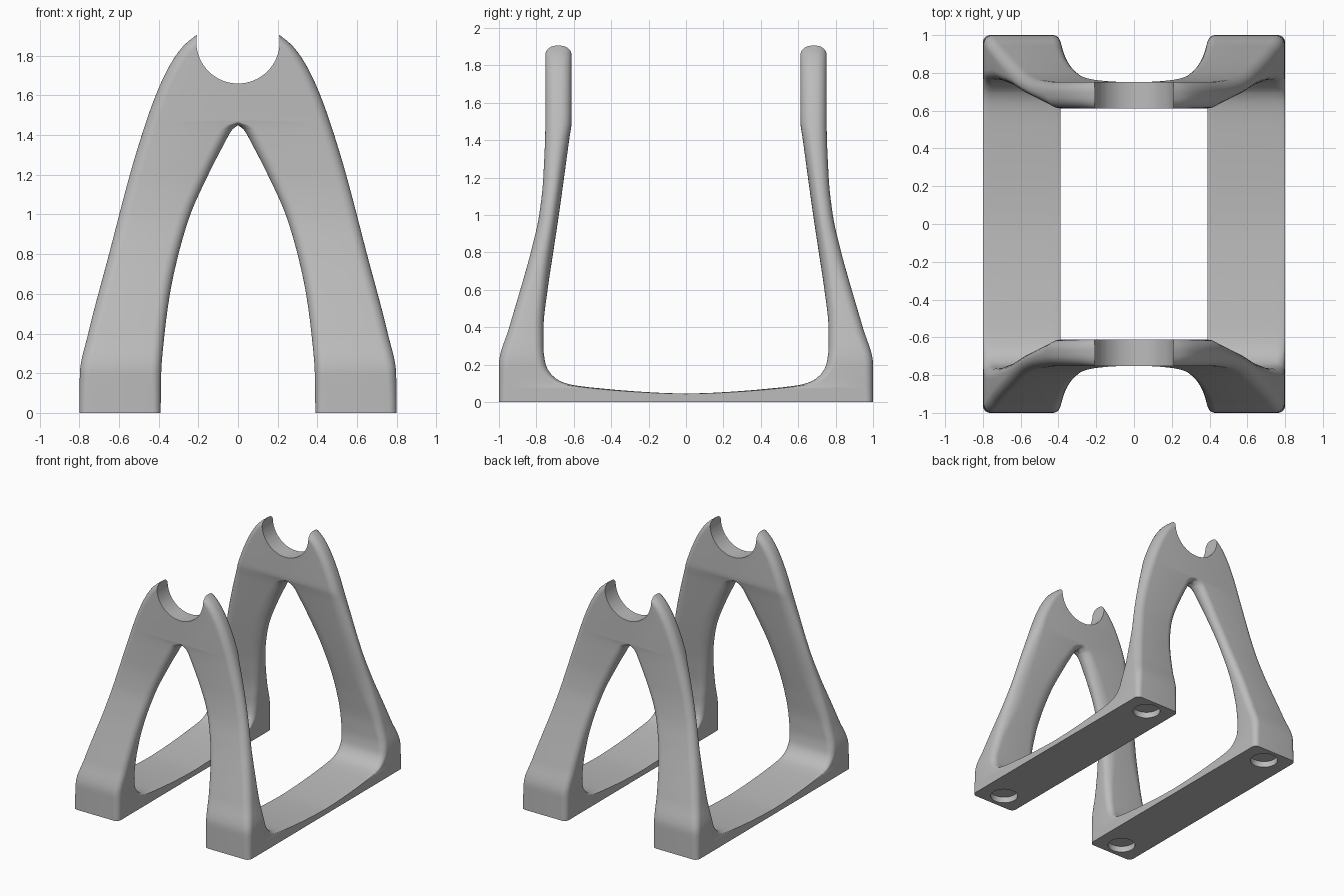
import bpy, bmesh, math

if "Cube" in bpy.data.objects:
    bpy.data.objects.remove(bpy.data.objects["Cube"])

grey = bpy.data.materials.new("plain grey")
grey.use_nodes = True
colour = (0.5, 0.5, 0.5, 1)
grey.diffuse_color = colour
grey.node_tree.nodes["Principled BSDF"].inputs["Base Color"].default_value = colour

# Outline curves, each as (height, value)
OUTER_X = [(0, .8), (.2, .797), (.4, .755), (.8, .65), (1.2, .545), (1.4, .485),
           (1.6, .415), (1.75, .345), (1.85, .275), (1.9, .215), (1.95, .14)]
INNER_X = [(0, .39), (.2, .387), (.4, .37), (.6, .343), (.8, .3), (1, .24), (1.2, .15),
           (1.35, .073), (1.43, .027), (1.45, 0), (1.47, -.06), (1.55, -.15), (1.95, -.15)]
FACE_Y = [(0, 1), (.2, 1), (.4, .945), (.6, .886), (.8, .83), (1, .785),
          (1.2, .763), (1.5, .752), (1.95, .752)]
BACK_Y = [(0, -.2), (.042, -.15), (.045, 0), (.05, .15), (.065, .37), (.09, .6),
          (.11, .67), (.15, .722), (.2, .75), (.3, .763), (.4, .762), (.6, .74),
          (.8, .71), (1, .68), (1.4, .625), (1.5, .612), (1.95, .612)]
FACE_ROUND = [(0, .04), (.4, .055), (1.5, .06), (1.95, .06)]
BACK_ROUND = [(0, .04), (.4, .06), (.8, .11), (1.2, .1), (1.6, .06), (1.95, .06)]


def curve(points, z):
    """Monotone cubic interpolation through the points."""
    steps = [(b[1] - a[1]) / (b[0] - a[0]) for a, b in zip(points, points[1:])]

    def slope(i):
        if i == 0 or i == len(steps):
            return steps[min(i, len(steps) - 1)]
        a, b = steps[i - 1], steps[i]
        return 2 * a * b / (a + b) if a * b > 0 else 0

    i = 0
    while i < len(steps) - 1 and z > points[i + 1][0]:
        i += 1
    (z0, v0), (z1, v1) = points[i], points[i + 1]
    h = z1 - z0
    t = (z - z0) / h
    s = 1 - t
    return (v0 * s * s * (1 + 2 * t) + v1 * t * t * (1 + 2 * s)
            + h * s * t * (slope(i) * s - slope(i + 1) * t))


def section(z, corner_steps=7):
    """Rounded rectangle through one leg at height z."""
    xo, xi = curve(OUTER_X, z), curve(INNER_X, z)
    yo, yi = curve(FACE_Y, z), curve(BACK_Y, z)
    ry = min(curve(FACE_ROUND, z), (yo - yi) * .47)
    limit = (xo - xi) * .45
    face, back = min(curve(FACE_ROUND, z), limit), min(curve(BACK_ROUND, z), limit)
    corners = [(xo, yo, face, 1, 1), (xi, yo, face, -1, 1),
               (xi, yi, back, -1, -1), (xo, yi, back, 1, -1)]
    ring = []
    for k, (x, y, rx, sx, sy) in enumerate(corners):
        for j in range(corner_steps + 1):
            a = (k + j / corner_steps) * math.pi / 2
            ring.append((x - sx * rx + rx * math.cos(a), y - sy * ry + ry * math.sin(a), z))
    return ring


# One quarter: a leg lofted upwards, spreading into half a rail at its foot
levels = {round(p[0], 3) for c in (OUTER_X, INNER_X, FACE_Y, BACK_Y) for p in c}
levels |= {round(i * .025, 3) for i in range(4, 78)}
levels |= {.047, .057, .08, .13}
bm = bmesh.new()
rings = [[bm.verts.new(p) for p in section(z)] for z in sorted(levels)]
for low, high in zip(rings, rings[1:]):
    for i in range(len(low)):
        j = (i + 1) % len(low)
        bm.faces.new((low[i], low[j], high[j], high[i]))
bm.faces.new(rings[0][::-1])
bm.faces.new(rings[-1])
for normal in ((1, 0, 0), (0, 1, 0)):
    bmesh.ops.bisect_plane(bm, geom=bm.verts[:] + bm.edges[:] + bm.faces[:], dist=1e-5,
                           plane_co=(0, 0, 0), plane_no=normal, clear_inner=True)
bmesh.ops.recalc_face_normals(bm, faces=bm.faces[:])
mesh = bpy.data.meshes.new("cradle_stand")
bm.to_mesh(mesh)
bm.free()
mesh.materials.append(grey)
stand = bpy.data.objects.new("cradle_stand", mesh)
bpy.context.collection.objects.link(stand)
mirror = stand.modifiers.new("mirror", 'MIRROR')
mirror.use_axis = (True, True, False)
mirror.merge_threshold = .0005

# Cutters: the cradle notch and the four foot pad recesses
cutters = []


def cutter(name, radius, depth, location, tilt=0):
    bpy.ops.mesh.primitive_cylinder_add(vertices=64, radius=radius, depth=depth,
                                        location=location, rotation=(tilt, 0, 0))
    ob = bpy.context.object
    ob.name = name
    ob.hide_render = True
    ob.data.materials.append(grey)
    cutters.append(ob)
    cut = stand.modifiers.new(name, 'BOOLEAN')
    cut.operation = 'DIFFERENCE'
    cut.solver = 'EXACT'
    cut.object = ob


cutter("notch_cutter", .21, 3, (0, 0, 1.87), math.pi / 2)
for x in (-.595, .595):
    for y in (-.86, .86):
        cutter("pad_cutter", .105, .1, (x, y, 0))

# Bake the modifiers, drop the cutters and shade
bpy.ops.object.select_all(action='DESELECT')
stand.select_set(True)
bpy.context.view_layer.objects.active = stand
bpy.ops.object.convert(target='MESH')
for ob in cutters:
    bpy.data.objects.remove(ob)
bpy.ops.object.shade_smooth_by_angle(angle=math.radians(40))
